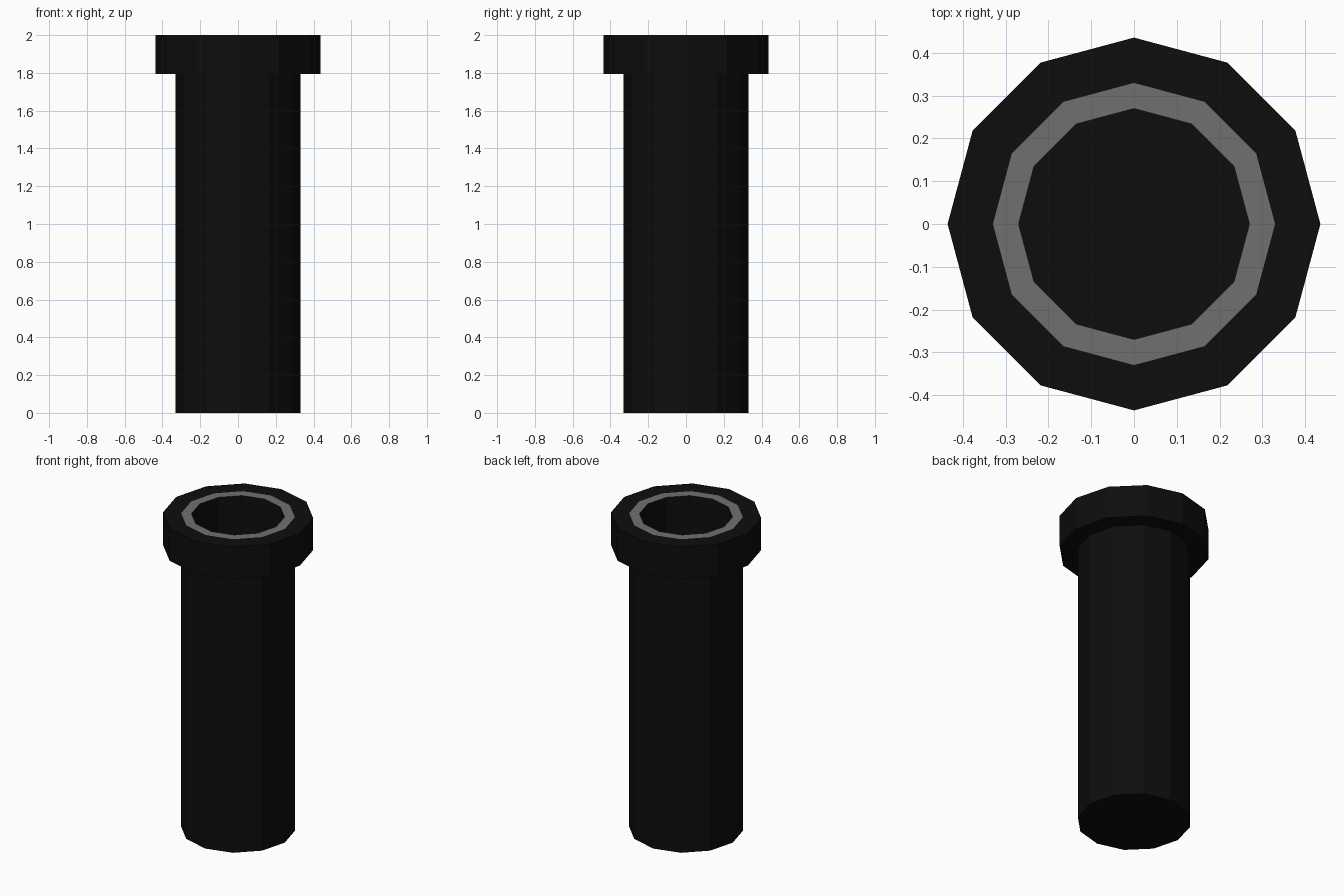
import bpy, bmesh
from math import cos, sin, pi

if "Cube" in bpy.data.objects:
    bpy.data.objects.remove(bpy.data.objects["Cube"])

SIDES = 12


def material(name, value):
    mat = bpy.data.materials.new(name)
    mat.diffuse_color = (value, value, value, 1)
    mat.use_nodes = True
    mat.node_tree.nodes["Principled BSDF"].inputs["Base Color"].default_value = mat.diffuse_color
    return mat


# Profile (radius, height) from the base, up the outside, then down the bore
profile = [
    (0.33, 0.0), (0.33, 1.795),         # shaft
    (0.436, 1.795), (0.436, 2.0),       # collar
    (0.33, 2.0), (0.27, 2.0),           # rim
    (0.27, 0.06),                       # bore
]
RIM_BAND = 4

bm = bmesh.new()
rings = [[bm.verts.new((r * cos(2 * pi * i / SIDES), r * sin(2 * pi * i / SIDES), z))
          for i in range(SIDES)] for r, z in profile]

# Flat-sided walls, with the grey rim band on top
for band, (lower, upper) in enumerate(zip(rings, rings[1:])):
    for i in range(SIDES):
        j = (i + 1) % SIDES
        face = bm.faces.new((lower[i], lower[j], upper[j], upper[i]))
        face.material_index = 1 if band == RIM_BAND else 0

# Closed base and bore floor
bm.faces.new(rings[0][::-1])
bm.faces.new(rings[-1])
bmesh.ops.recalc_face_normals(bm, faces=bm.faces)

mesh = bpy.data.meshes.new("collared_tube")
bm.to_mesh(mesh)
bm.free()
mesh.materials.append(material("black", 0.004))
mesh.materials.append(material("rim_grey", 0.16))
tube = bpy.data.objects.new("collared_tube", mesh)
bpy.context.collection.objects.link(tube)
